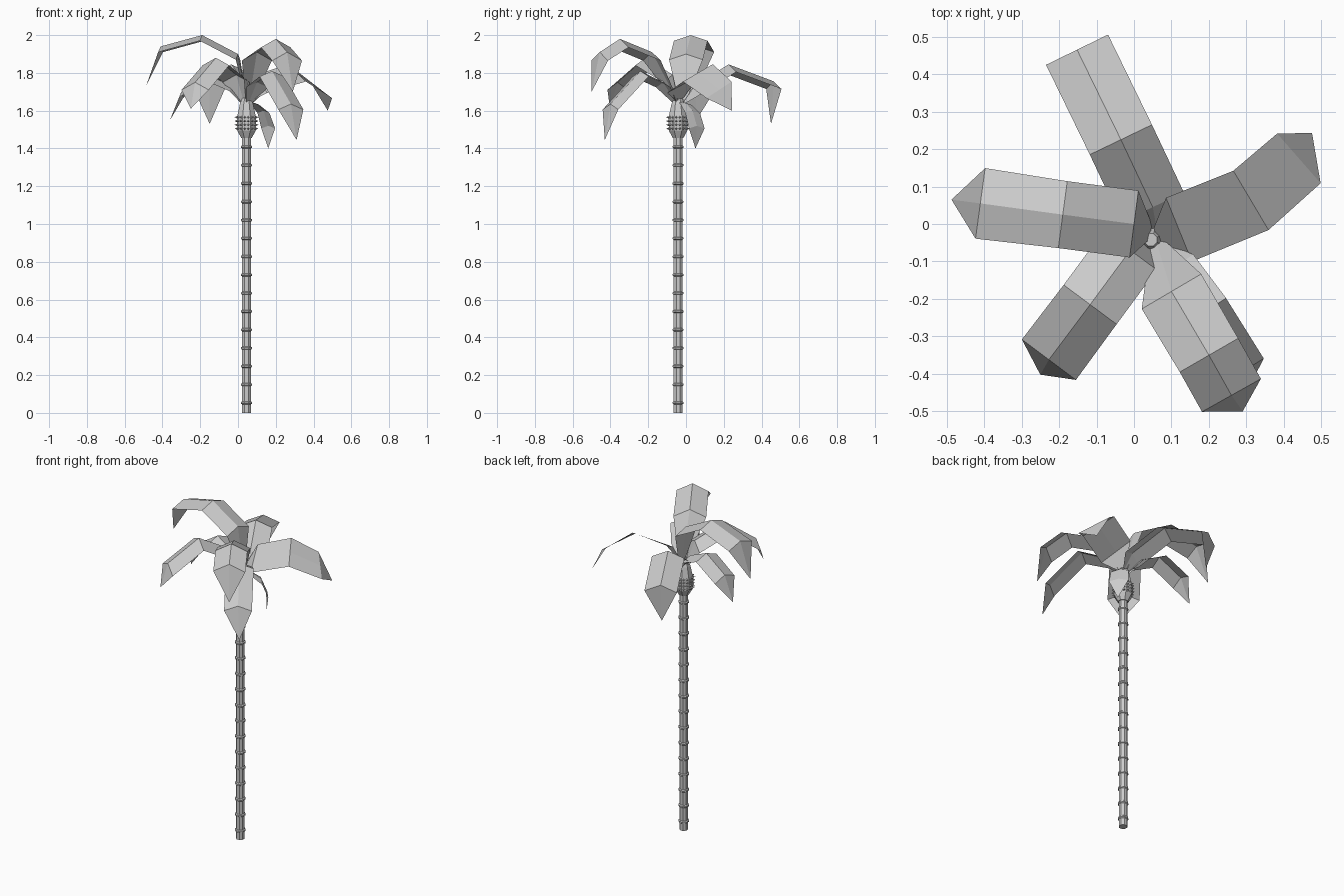
import bpy, bmesh, math
from mathutils import Vector, Matrix

if "Cube" in bpy.data.objects:
    bpy.data.objects.remove(bpy.data.objects["Cube"])

CX, CY = 0.045, -0.042   # trunk axis


def finish(name, bm):
    me = bpy.data.meshes.new(name)
    bm.to_mesh(me)
    bm.free()
    ob = bpy.data.objects.new(name, me)
    bpy.context.collection.objects.link(ob)
    return ob


def lathe(bm, profile, sides=8):
    """Flat-sided turned shape around the trunk axis from (radius, z) pairs."""
    rings = []
    for r, z in profile:
        rings.append([bm.verts.new((CX + r * math.cos((i + .5) * math.tau / sides),
                                    CY + r * math.sin((i + .5) * math.tau / sides), z))
                      for i in range(sides)])
    for a, b in zip(rings, rings[1:]):
        for i in range(sides):
            j = (i + 1) % sides
            bm.faces.new((a[i], a[j], b[j], b[i]))
    bm.faces.new(rings[0][::-1])
    bm.faces.new(rings[-1])


def leaf(name, stations, tip, drop=0.03, roll=0.0):
    """Folded strip: stations are (x, y, z, half width); edges hang below the ridge."""
    bm = bmesh.new()
    a, b = Vector(stations[1][:2]), Vector(stations[-1][:2])
    rows = []
    for i, (x, y, z, w) in enumerate(stations):
        p = Vector(stations[max(i - 1, 1)][:2])
        q = Vector(stations[min(max(i + 1, 2), len(stations) - 1)][:2])
        d = (q - p).normalized()
        side = Vector((-d.y, d.x, roll)) * w
        fall = Vector((0, 0, -drop * min(1, w / 0.08)))
        c = Vector((x, y, z))
        rows.append([bm.verts.new(v) for v in (c + side + fall, c, c - side + fall)])
    for r, s in zip(rows, rows[1:]):
        for k in (0, 1):
            bm.faces.new((r[k], s[k], s[k + 1], r[k + 1]))
    t = bm.verts.new(tip)
    for k in (0, 1):
        bm.faces.new((rows[-1][k], t, rows[-1][k + 1]))
    return finish(name, bm)


# Trunk with evenly spaced raised rings
bm = bmesh.new()
lathe(bm, [(0.025, 0), (0.025, 1.48)])
finish("trunk", bm)
bm = bmesh.new()
for i in range(15):
    z = 0.053 + i * 0.0968
    lathe(bm, [(0.024, z - .009), (0.031, z - .004), (0.031, z + .004), (0.024, z + .009)])
finish("trunk_rings", bm)

# Crown bulb below the leaves
bm = bmesh.new()
lathe(bm, [(0.03, 1.455), (0.053, 1.495), (0.054, 1.565), (0.038, 1.635), (0.018, 1.68)])
finish("crown_bulb", bm)

# Rows of small spikes on the bulb
bm = bmesh.new()
for i in range(16):
    ang = (i + .5) * math.tau / 16
    for z in (1.505, 1.525, 1.545, 1.565):
        m = (Matrix.Translation((CX, CY, z)) @ Matrix.Rotation(ang, 4, 'Z')
             @ Matrix.Translation((0.056, 0, 0)) @ Matrix.Rotation(math.pi / 2, 4, 'Y'))
        bmesh.ops.create_cone(bm, segments=4, radius1=.008, radius2=0, depth=.018, matrix=m)
finish("bulb_spikes", bm)

# Leaves
leaf("leaf_left_top", [(.045, -.02, 1.66, .02), (0, 0, 1.90, .09),
                       (-.19, .025, 2.0, .09), (-.41, .055, 1.94, .095)], (-.487, .065, 1.73))
leaf("leaf_back", [(.06, -.01, 1.65, .02), (.05, .045, 1.73, .092),
                   (-.035, .225, 1.845, .092), (-.152, .465, 1.755, .092)],
     (-.15, .45, 1.53), .04)
leaf("leaf_right", [(.06, -.03, 1.66, .02), (.12, -.015, 1.74, .092),
                    (.312, .063, 1.80, .092), (.44, .175, 1.71, .088)],
     (.475, .243, 1.60), 0, .5)
leaf("leaf_front_top", [(.06, -.05, 1.66, .02), (.1, -.18, 1.91, .092),
                        (.2, -.35, 1.98, .09), (.26, -.457, 1.91, .09)],
     (.29, -.5, 1.70), .045)
leaf("leaf_front_low", [(.06, -.06, 1.65, .02), (.1, -.12, 1.75, .07),
                        (.18, -.24, 1.81, .078), (.28, -.40, 1.635, .078)],
     (.31, -.43, 1.445))
leaf("leaf_front_left", [(.03, -.05, 1.65, .02), (-.01, -.07, 1.79, .088),
                         (-.117, -.215, 1.88, .088), (-.227, -.362, 1.75, .09)],
     (-.25, -.402, 1.61), .04)
leaf("leaf_left_low", [(.03, -.03, 1.64, .02), (-.03, 0, 1.73, .07),
                       (-.16, .03, 1.79, .08), (-.30, .05, 1.70, .08)],
     (-.36, .055, 1.55))
leaf("leaf_small_back", [(.055, -.03, 1.65, .012), (.09, .0, 1.64, .035),
                         (.135, .035, 1.60, .05), (.16, .057, 1.52, .055)],
     (.16, .05, 1.40), .02)
